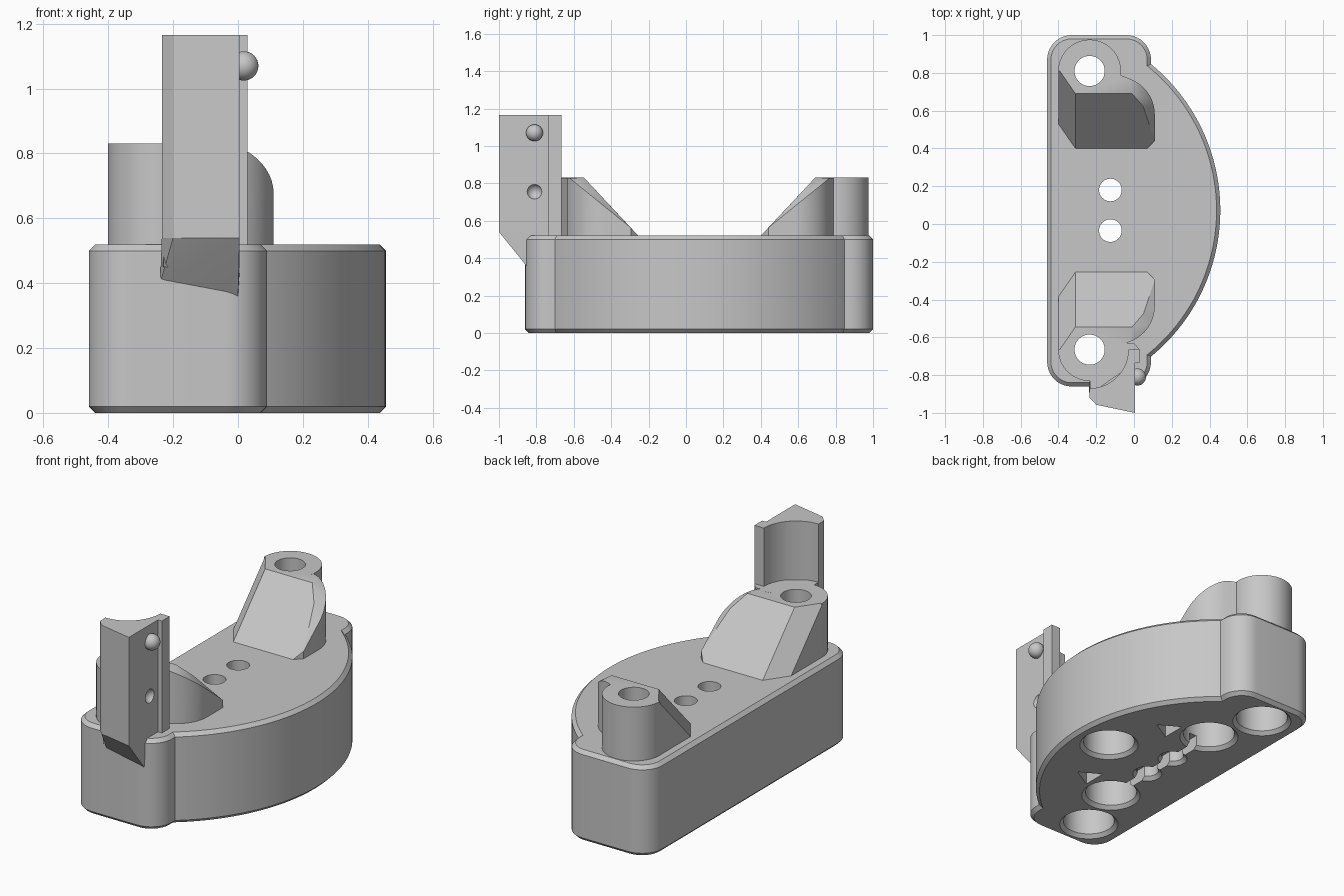
import bpy, bmesh
from math import cos, sin, pi, acos, radians
from mathutils import Matrix

if "Cube" in bpy.data.objects:
    bpy.data.objects.remove(bpy.data.objects["Cube"])

GREY = (0.57, 0.57, 0.57, 1)
mat = bpy.data.materials.new("plain grey")
mat.use_nodes = True
mat.diffuse_color = GREY
mat.node_tree.nodes["Principled BSDF"].inputs["Base Color"].default_value = GREY

MID = 0.0725            # symmetry line of the base along y
HOLE_X, HOLE_Y = -0.235, 0.81
TOP = 0.52


def finish(name, bm):
    bmesh.ops.recalc_face_normals(bm, faces=bm.faces)
    me = bpy.data.meshes.new(name)
    bm.to_mesh(me)
    bm.free()
    me.materials.append(mat)
    ob = bpy.data.objects.new(name, me)
    bpy.context.collection.objects.link(ob)
    return ob


def arc(cx, cy, r, a0, a1, n):
    steps = [a0 + (a1 - a0) * i / n for i in range(n + 1)]
    return [(cx + r * cos(a), cy + r * sin(a)) for a in steps]


def loft(name, sections):
    """Closed solid through (outline, height) sections of equal point count."""
    bm = bmesh.new()
    rings = [[bm.verts.new((x, y, z)) for x, y in pts] for pts, z in sections]
    for low, high in zip(rings, rings[1:]):
        for i in range(len(low)):
            bm.faces.new((low[i - 1], low[i], high[i], high[i - 1]))
    bm.faces.new(rings[0])
    bm.faces.new(rings[-1])
    return finish(name, bm)


def prism(name, pts, z0, z1):
    return loft(name, [(pts, z0), (pts, z1)])


def chamfered(name, outline, z0, z1, c):
    return loft(name, [(outline(c), z0), (outline(0), z0 + c),
                       (outline(0), z1 - c), (outline(c), z1)])


def hull(name, pts):
    bm = bmesh.new()
    bmesh.ops.convex_hull(bm, input=[bm.verts.new(p) for p in pts])
    loose = [v for v in bm.verts if not v.link_faces]
    bmesh.ops.delete(bm, geom=loose, context='VERTS')
    bmesh.ops.dissolve_limit(bm, angle_limit=radians(1), verts=bm.verts, edges=bm.edges)
    return finish(name, bm)


def cone(name, x, y, r0, r1, z0, z1, n=48):
    return loft(name, [(arc(x, y, r, 0, 2 * pi * (n - 1) / n, n - 1), z)
                       for r, z in ((r0, z0), (r1, z1))])


def ball(name, loc, r):
    bm = bmesh.new()
    bmesh.ops.create_uvsphere(bm, u_segments=32, v_segments=16, radius=r,
                              matrix=Matrix.Translation(loc))
    return finish(name, bm)


def combine(ob, other, op):
    other.hide_render = True
    mod = ob.modifiers.new("combine", 'BOOLEAN')
    mod.operation, mod.object, mod.solver = op, other, 'EXACT'
    bpy.context.view_layer.objects.active = ob
    bpy.ops.object.modifier_apply(modifier=mod.name)
    bpy.data.objects.remove(other)


def mirror(y):
    return 2 * MID - y


# Base: a rounded bar joined to a circular segment
def bar(inset):
    corners = [(-0.04, 0.87), (-0.33, 0.87), (-0.33, -0.73), (-0.04, -0.73)]
    return [p for i, (x, y) in enumerate(corners)
            for p in arc(x, y, 0.13 - inset, i * pi / 2, (i + 1) * pi / 2, 10)]


def segment(inset):
    half = acos(0.543 / (1 - inset))
    return arc(-0.543, MID, 1 - inset, -half, half, 64)


base = chamfered("base", bar, 0, TOP, 0.02)
combine(base, chamfered("segment", segment, 0, TOP, 0.02), 'UNION')

# Stepped screw holes under the towers, and blind round pockets
for y in (HOLE_Y, mirror(HOLE_Y)):
    combine(base, cone("bore", HOLE_X, y, 0.08, 0.08, -0.1, 0.7), 'DIFFERENCE')
for x, y in [(HOLE_X, HOLE_Y), (HOLE_X, mirror(HOLE_Y)),
             (-0.125, 0.49), (-0.125, mirror(0.49)), (0.24, MID)]:
    combine(base, cone("pocket", x, y, 0.14, 0.14, -0.1, 0.3), 'DIFFERENCE')
    combine(base, cone("pocket_rim", x, y, 0.18, 0.14, -0.02, 0.02), 'DIFFERENCE')

# Two small through holes, linked by a shallow groove underneath
for y in (0.18, mirror(0.18)):
    combine(base, cone("small_bore", -0.125, y, 0.06, 0.06, -0.1, 0.7, 32), 'DIFFERENCE')
    combine(base, cone("small_rim", -0.125, y, 0.1, 0.06, -0.02, 0.02, 32), 'DIFFERENCE')
groove = [(-0.15, -0.3), (-0.1, -0.3), (-0.1, 0.45), (-0.15, 0.45)]
combine(base, prism("groove", groove, -0.1, 0.08), 'DIFFERENCE')
for y in (0.41, mirror(0.41)):
    combine(base, prism("notch", arc(0.1, y, 0.08, 0, 4 * pi / 3, 2), -0.1, 0.08), 'DIFFERENCE')

# Towers: a bored round end with a sloped, chamfered buttress
ROUND = arc(-0.09, 0.58, 0.2, 0, 1.25, 10)
SIDE = [(0.11, 0.44)] + ROUND
FOOT = [(-0.31, 0.4), (0.07, 0.4), (-0.1, 0.8), (-0.4, 0.82), (-0.4, 0.53)] + SIDE
SLOPE = [(-0.31, 0.4, TOP), (0.07, 0.4, TOP), (0.07, 0.54, 0.67), (0.05, 0.62, 0.755),
         (-0.01, 0.69, 0.83), (-0.31, 0.69, 0.83), (-0.4, 0.82, 0.83), (-0.4, 0.53, TOP),
         (-0.1, 0.8, 0.83)] + [(x, y, 0.53 + 0.81 * (y - 0.4)) for x, y in SIDE]
towers = []
for name, flip in (("back_tower", lambda y: y), ("front_tower", mirror)):
    points = [(x, flip(y), 0.45) for x, y in FOOT] + [(x, flip(y), z) for x, y, z in SLOPE]
    end = [(x, flip(y)) for x, y in arc(HOLE_X, HOLE_Y, 0.166, -0.3, pi, 40)]
    tower = prism(name, end, 0.45, 0.83)
    combine(tower, hull("buttress", points), 'UNION')
    combine(tower, cone("bore", HOLE_X, flip(HOLE_Y), 0.08, 0.08, 0.3, 1), 'DIFFERENCE')
    towers.append(tower)

# Post with a hollow rear face, filled in up to the tower top
EDGE = [(-0.235, -0.92), (-0.2, -0.957), (0.005, -1.0), (0.005, -0.735),
        (0.03, -0.735), (0.03, -0.665)]
cy = mirror(HOLE_Y)
post = prism("post", EDGE + arc(HOLE_X, cy, 0.205, 0, -pi / 2, 20), 0.54, 1.165)
post_fill = prism("post_fill", EDGE[3:] + [(0.0, -0.63), (-0.09, -0.63)]
                  + arc(HOLE_X, cy, 0.15, 0, -pi / 2, 20) + [(-0.23, -0.9)], 0.45, 0.829)
post_foot = hull("post_foot", [(x, y, 0.54) for x, y in EDGE[:4]]
                 + [(-0.235, -0.82, 0.54), (-0.24, -0.85, 0.4), (-0.235, -0.82, 0.4),
                    (0, -0.85, 0.355), (0.005, -0.74, 0.36)])
combine(post, ball("dimple", (0.02, -0.81, 0.755), 0.042), 'DIFFERENCE')
peg = ball("ball_peg", (0.018, -0.81, 1.07), 0.045)

# Smooth the curved walls, keep the edges crisp
bpy.ops.object.select_all(action='DESELECT')
for ob in [base, post, post_fill, post_foot, peg] + towers:
    ob.select_set(True)
    bpy.context.view_layer.objects.active = ob
bpy.ops.object.shade_smooth_by_angle(angle=radians(25))
